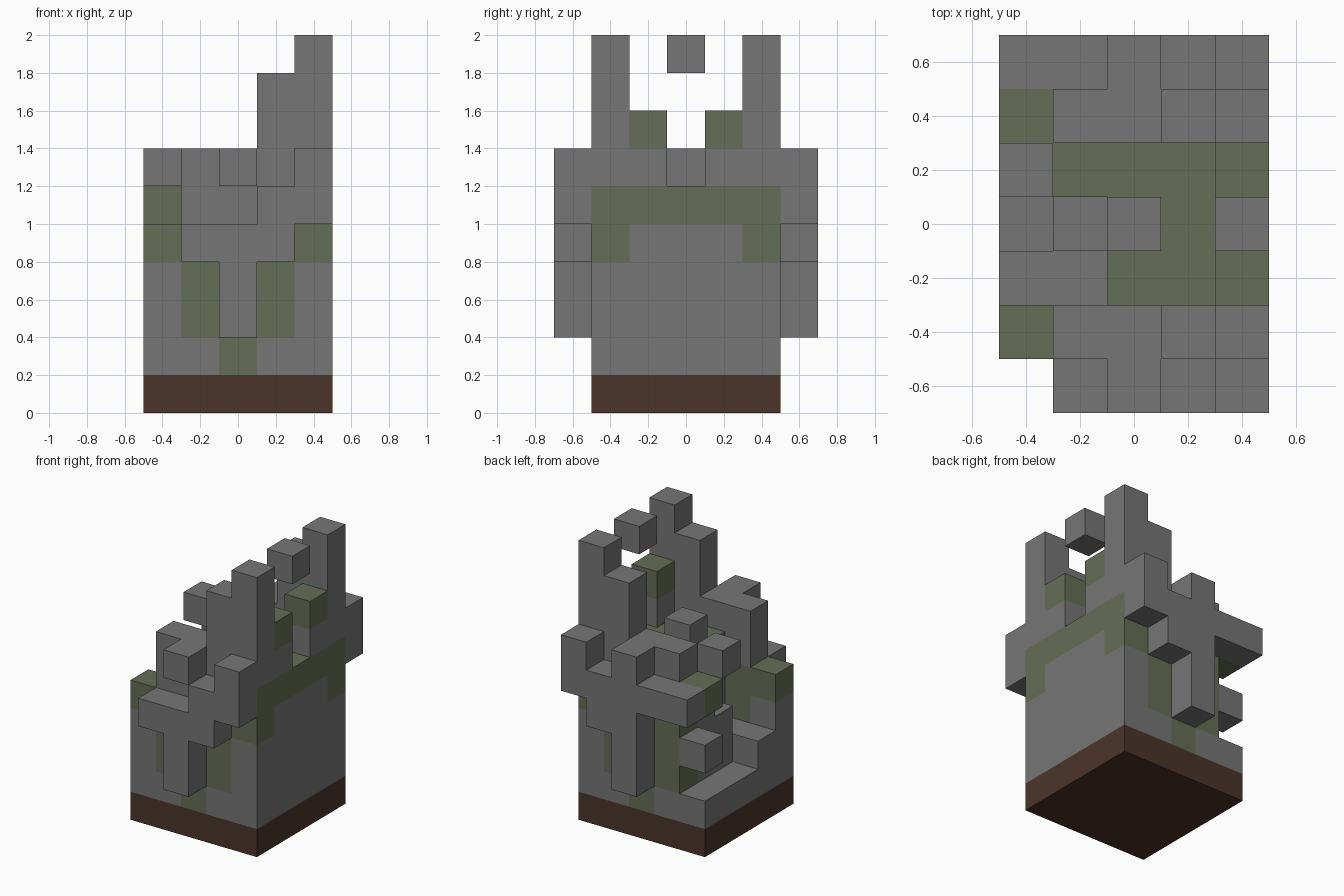
import bpy
import bmesh
from mathutils import Vector

if "Cube" in bpy.data.objects:
    bpy.data.objects.remove(bpy.data.objects["Cube"], do_unlink=True)

UNIT = 0.2
ORIGIN = Vector((-0.5, -0.7, 0.0))


def make_material(name, rgb):
    mat = bpy.data.materials.new(name)
    mat.use_nodes = True
    mat.diffuse_color = (*rgb, 1)
    bsdf = mat.node_tree.nodes["Principled BSDF"]
    bsdf.inputs["Base Color"].default_value = (*rgb, 1)
    bsdf.inputs["Roughness"].default_value = 0.9
    return mat


STONE, MOSS, SOIL = range(3)
materials = [
    make_material("grey stone", (0.18, 0.18, 0.18)),
    make_material("green moss", (0.132, 0.153, 0.095)),
    make_material("brown soil", (0.069, 0.034, 0.024)),
]

cells = {}  # block position -> (part name, colour)


def span(r):
    return range(r, r + 1) if isinstance(r, int) else range(r[0], r[1] + 1)


def fill(part, x, y, z, colour=STONE):
    """Fill an inclusive range of blocks; later calls repaint earlier ones."""
    for i in span(x):
        for j in span(y):
            for k in span(z):
                cells[i, j, k] = (part, colour)


# Soil slab under everything
fill("soil_base", (0, 4), (1, 5), 0, SOIL)

# Front and back walls: stepped skyline with moss in a V
for part, y in (("front_wall", 1), ("back_wall", 5)):
    fill(part, 0, y, 1)
    for x, top in ((1, 6), (2, 6), (3, 8), (4, 9)):
        fill(part, x, y, (1, top))
    for x in (1, 3):
        fill(part, x, y, (2, 4), MOSS)
    fill(part, 2, y, 1, MOSS)
    fill(part, 4, y, (4, 5), MOSS)
fill("front_wall", 3, 1, 4)
fill("front_wall", 0, 1, (2, 3))
fill("front_wall", 0, 1, 4, MOSS)
fill("back_wall", 1, 5, 5)
fill("back_wall", 0, 5, 5, MOSS)

# Tall side wall with mossy battlements
fill("side_wall", 4, (2, 4), (1, 4))
fill("side_wall", 4, (2, 4), 5, MOSS)
for y in (2, 4):
    fill("side_wall", 4, y, 6)
    fill("side_wall", 4, y, 7, MOSS)

# Inner core with mossy top
fill("core", (2, 3), (2, 4), (1, 4))
fill("core", (2, 3), (2, 4), 5, MOSS)
fill("core", 1, 4, (1, 4))
fill("core", 1, 4, 5, MOSS)

# Broken steps on the low side
fill("steps", 0, (2, 4), 1)
fill("steps", 1, (2, 3), 1)
fill("steps", (0, 1), 2, 2)
fill("steps", 1, 3, (2, 3))

# Raised branching trim on the front and back
for part, y in (("front_trim", 0), ("back_trim", 6)):
    fill(part, 2, y, (2, 4))
    fill(part, 3, y, (4, 5))
    fill(part, 4, y, (5, 6))
    fill(part, 2, y, 6)
fill("front_trim", 1, 0, 4)
fill("back_trim", (0, 2), 6, 5)

# Loose blocks hanging in the air
fill("loose_block_top", 4, 3, 9)
fill("loose_block_middle", 2, 3, 6)
fill("loose_block_side", 0, 4, 6)
fill("loose_block_low", 0, 5, 3)


def exposed_corners(cell, axis, sign):
    """Corners of one block face, wound so that the normal points outward."""
    u, v = (axis + 1) % 3, (axis + 2) % 3
    loop = [(0, 0), (1, 0), (1, 1), (0, 1)]
    if sign < 0:
        loop.reverse()
    corners = []
    for du, dv in loop:
        p = list(cell)
        p[axis] += sign > 0
        p[u] += du
        p[v] += dv
        corners.append(tuple(p))
    return corners


def build_part(part):
    bm = bmesh.new()
    verts = {}
    for cell, (owner, colour) in cells.items():
        if owner != part:
            continue
        for axis in range(3):
            for sign in (-1, 1):
                neighbour = list(cell)
                neighbour[axis] += sign
                if tuple(neighbour) in cells:
                    continue
                ring = []
                for p in exposed_corners(cell, axis, sign):
                    if p not in verts:
                        verts[p] = bm.verts.new(ORIGIN + Vector(p) * UNIT)
                    ring.append(verts[p])
                bm.faces.new(ring).material_index = colour
    mesh = bpy.data.meshes.new(part)
    bm.to_mesh(mesh)
    bm.free()
    for mat in materials:
        mesh.materials.append(mat)
    bpy.context.collection.objects.link(bpy.data.objects.new(part, mesh))


for part in sorted({owner for owner, _ in cells.values()}):
    build_part(part)
